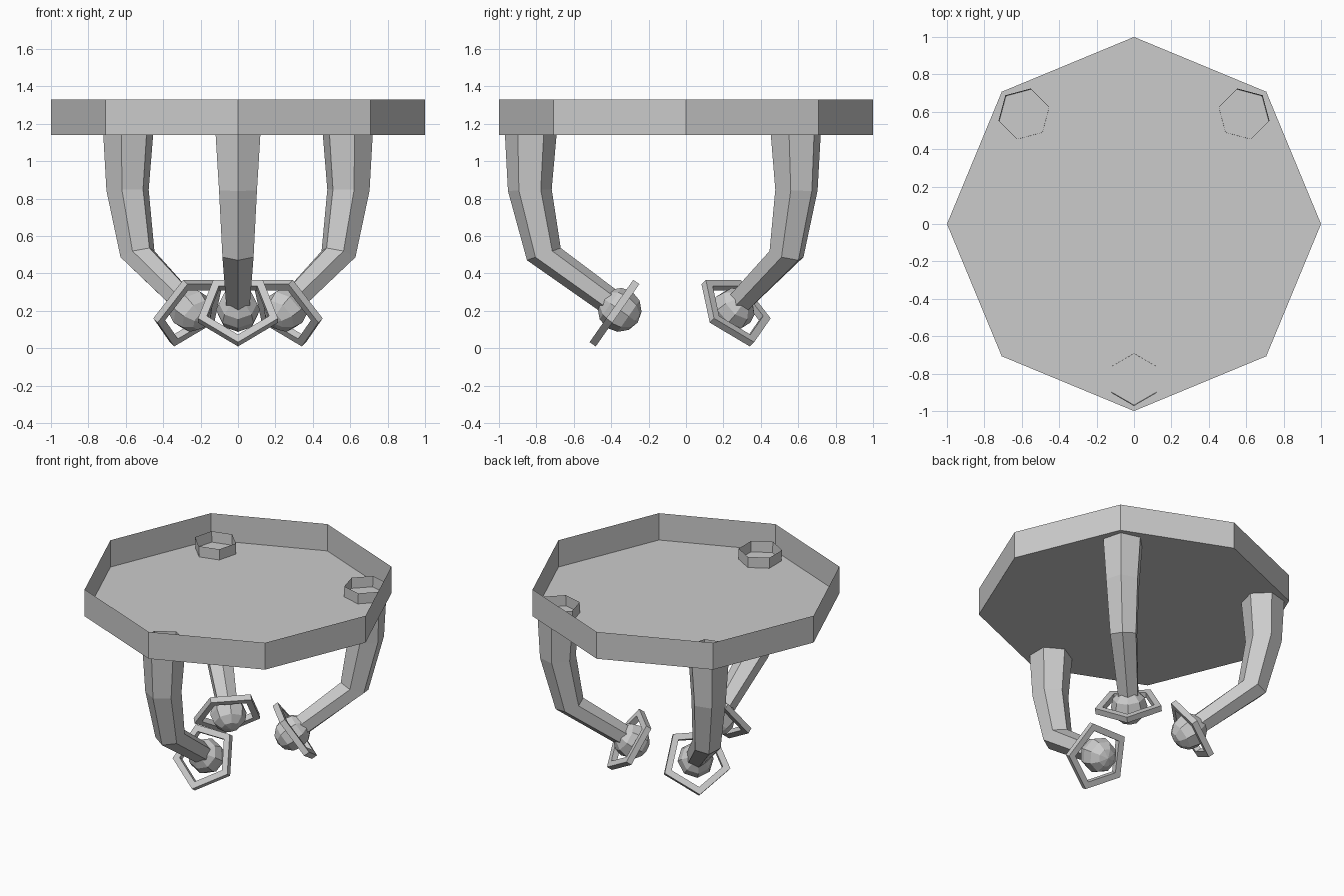
import bpy, bmesh
from math import sin, cos, pi, radians
from mathutils import Vector, Matrix

cube = bpy.data.objects.get("Cube")
if cube:
    bpy.data.objects.remove(cube)

grey = bpy.data.materials.new("plain grey")
grey.use_nodes = True
grey.diffuse_color = (0.6, 0.6, 0.6, 1)
grey.node_tree.nodes["Principled BSDF"].inputs["Base Color"].default_value = (0.6, 0.6, 0.6, 1)


def finish(name, bm, turn=0, flip_check=True):
    if flip_check:
        bmesh.ops.recalc_face_normals(bm, faces=bm.faces)
    bm.transform(Matrix.Rotation(turn, 4, 'Z'))
    mesh = bpy.data.meshes.new(name)
    bm.to_mesh(mesh)
    bm.free()
    mesh.materials.append(grey)
    obj = bpy.data.objects.new(name, mesh)
    bpy.context.collection.objects.link(obj)
    return obj


def polygon(bm, sides, radius, centre, u, v):
    """Ring of vertices around centre, first one along u."""
    return [bm.verts.new(centre + radius * (u * cos(2 * pi * i / sides) + v * sin(2 * pi * i / sides)))
            for i in range(sides)]


def bridge(bm, a, b):
    n = len(a)
    for i in range(n):
        bm.faces.new((a[i], a[(i + 1) % n], b[(i + 1) % n], b[i]))


X, Y, Z = Vector((1, 0, 0)), Vector((0, 1, 0)), Vector((0, 0, 1))

# Open octagonal tray with thin walls
bm = bmesh.new()
base = polygon(bm, 8, 1, Z * 1.14, X, Y)
rim = polygon(bm, 8, 1, Z * 1.33, X, Y)
bm.faces.new(base)
bridge(bm, base, rim)
finish("tray", bm, flip_check=False)

# Leg path: y, z, radius, outward tilt of the hexagon in degrees
LEG = [(-0.833, 1.215, 0.14, 0), (-0.83, 1.14, 0.138, 0), (-0.835, 0.845, 0.117, 2),
       (-0.76, 0.503, 0.096, 20), (-0.41, 0.25, 0.072, 54)]
LEAN = radians(55)
UP = Vector((0, cos(LEAN), sin(LEAN)))         # up along the ring plane
AXIS = Vector((0, sin(LEAN), -cos(LEAN)))      # direction of the foot

for side, turn in (("front", 0), ("back_left", radians(135)), ("back_right", radians(-135))):
    # Bent tapering hexagonal leg, open at the top
    bm = bmesh.new()
    rings = []
    for y, z, r, tilt in LEG:
        t = radians(tilt)
        rings.append(polygon(bm, 6, r, Vector((0, y, z)), Vector((0, cos(t), sin(t))), X))
    for a, b in zip(rings, rings[1:]):
        bridge(bm, a, b)
    bm.faces.new(rings[-1])
    finish(side + "_leg", bm, turn)

    # Faceted ball foot
    bm = bmesh.new()
    bmesh.ops.create_uvsphere(bm, u_segments=8, v_segments=6, radius=0.118)
    bm.transform(Matrix.Translation((0, -0.355, 0.205)) @ AXIS.to_track_quat('Z', 'Y').to_matrix().to_4x4())
    finish(side + "_ball", bm, turn)

    # Flat pentagonal ring around the ball
    bm = bmesh.new()
    centre = Vector((0, -0.37, 0.205))
    loops = [polygon(bm, 5, r, centre + AXIS * h, -UP, X)
             for r, h in ((0.225, -0.02), (0.225, 0.02), (0.175, 0.02), (0.175, -0.02))]
    for i in range(4):
        bridge(bm, loops[i], loops[(i + 1) % 4])
    finish(side + "_ring", bm, turn)
